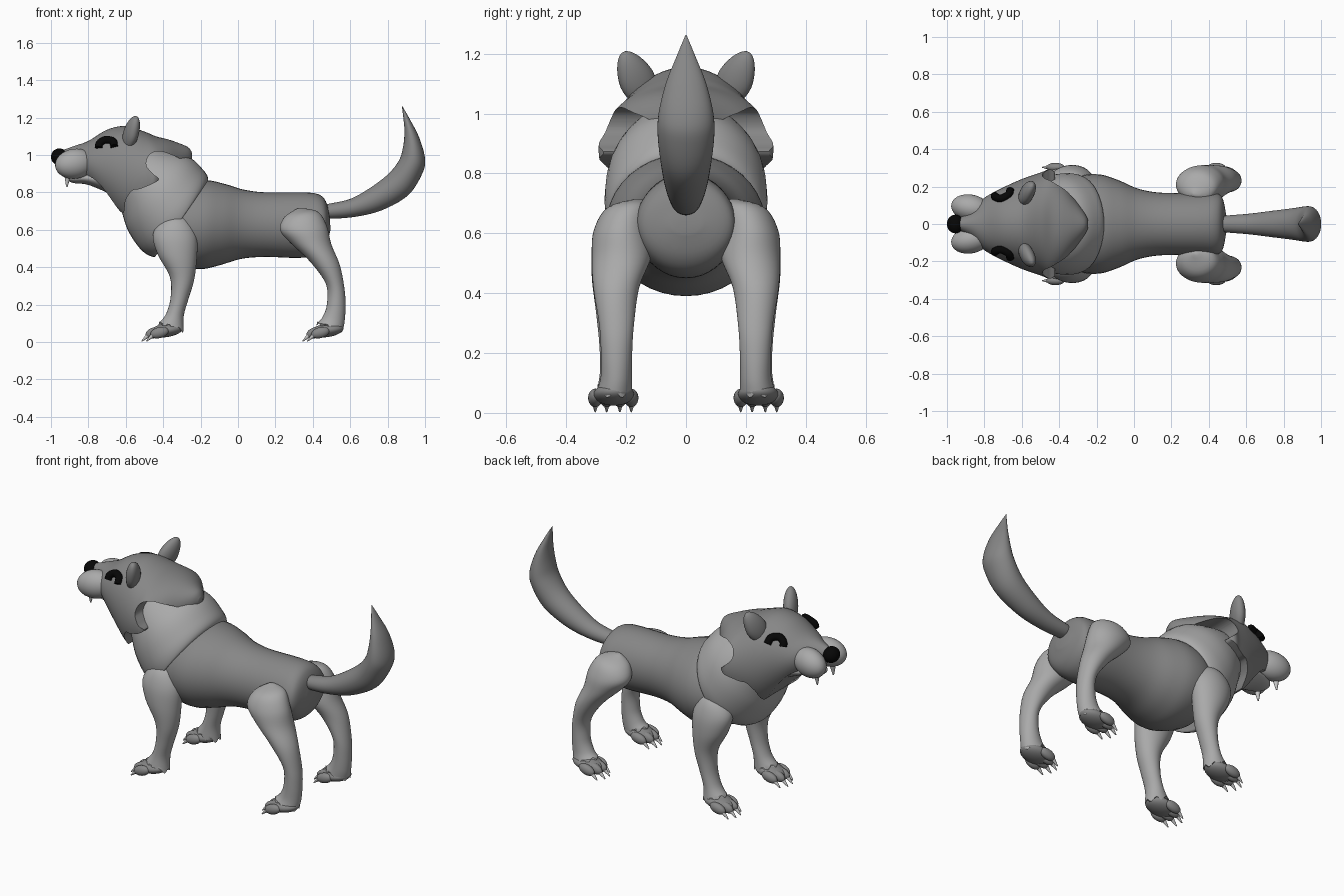
import bpy, bmesh, math
from mathutils import Vector

if "Cube" in bpy.data.objects:
    bpy.data.objects.remove(bpy.data.objects["Cube"])


def shade(name, v):
    m = bpy.data.materials.new(name)
    m.diffuse_color = (v, v, v, 1)
    m.use_nodes = True
    m.node_tree.nodes["Principled BSDF"].inputs["Base Color"].default_value = m.diffuse_color
    return m


black, dark, light, pale = shade("black", .002), shade("dark_fur", .24), shade("light_fur", .40), shade("claw", .55)


def spline(pts, steps, closed=False):
    """Catmull-Rom resampling of tuples of any length."""
    n, out = len(pts), []
    get = (lambda i: pts[i % n]) if closed else (lambda i: pts[min(max(i, 0), n - 1)])
    for i in range(n if closed else n - 1):
        for k in range(steps):
            t = k / steps
            out.append(tuple(0.5 * (2 * b + (c - a) * t + (2 * a - 5 * b + 4 * c - d) * t * t
                                    + (3 * b - a - 3 * c + d) * t ** 3)
                             for a, b, c, d in zip(get(i - 1), get(i), get(i + 1), get(i + 2))))
    if not closed:
        out.append(tuple(pts[-1]))
    return out


def finish(name, bm, mat=dark, angle=50):
    bmesh.ops.recalc_face_normals(bm, faces=bm.faces)
    me = bpy.data.meshes.new(name)
    bm.to_mesh(me)
    bm.free()
    ob = bpy.data.objects.new(name, me)
    bpy.context.collection.objects.link(ob)
    me.materials.append(mat)
    smooth(ob, angle)
    return ob


def smooth(ob, angle=50):
    bpy.ops.object.select_all(action='DESELECT')
    ob.select_set(True)
    bpy.context.view_layer.objects.active = ob
    bpy.ops.object.shade_smooth_by_angle(angle=math.radians(angle))


def loft(name, rings, mat=dark, n=40, steps=5, wave=0.0):
    """Ellipse rings: lower point x,z, upper point x,z, half width, y centre."""
    bm = bmesh.new()
    rows = []
    sections = spline([tuple(r) + (0,) * (6 - len(r)) for r in rings], steps)
    for j, (x1, z1, x2, z2, w, yc) in enumerate(sections):
        amp = wave if j == len(sections) - 1 else 0
        row = []
        for i in range(n):
            a = 2 * math.pi * i / n
            c = math.cos(a)
            row.append(bm.verts.new(((x1 + x2) / 2 + (x2 - x1) / 2 * c, yc + w * math.sin(a),
                                     (z1 + z2) / 2 + (z2 - z1) / 2 * c + amp * math.cos(7 * a))))
        rows.append(row)
    for r, s in zip(rows, rows[1:]):
        for i in range(n):
            bm.faces.new((r[i], r[(i + 1) % n], s[(i + 1) % n], s[i]))
    bm.faces.new(rows[0])
    bm.faces.new(rows[-1])
    return finish(name, bm, mat)


def ball(name, loc, size, rot=(0, 0, 0), mat=dark):
    bm = bmesh.new()
    bmesh.ops.create_uvsphere(bm, u_segments=28, v_segments=16, radius=1)
    ob = finish(name, bm, mat)
    ob.location, ob.scale, ob.rotation_euler = loc, size, rot
    return ob


def spike(name, base, tip, r):
    bm = bmesh.new()
    d = Vector(tip) - Vector(base)
    bmesh.ops.create_cone(bm, segments=14, radius1=r, radius2=r * 0.2, depth=d.length, cap_ends=True)
    ob = finish(name, bm, pale)
    ob.location = (Vector(base) + Vector(tip)) / 2
    ob.rotation_euler = d.to_track_quat('Z', 'Y').to_euler()
    return ob


# Torso
loft("body", [(-.43, .58, -.43, .68, .06), (-.40, .47, -.36, .80, .20), (-.30, .41, -.28, .85, .255),
              (-.20, .39, -.17, .865, .265), (-.10, .41, -.07, .845, .235), (.02, .445, .03, .815, .188),
              (.15, .455, .15, .80, .167), (.33, .45, .36, .80, .167), (.42, .47, .44, .785, .167),
              (.47, .52, .475, .74, .14), (.495, .60, .49, .67, .05)])

# Collar of thick neck fur
loft("neck_ruff", [(-.38, .55, -.25, .78, .18), (-.43, .475, -.18, .835, .245), (-.455, .455, -.16, .875, .262),
                   (-.52, .495, -.19, .925, .272), (-.59, .60, -.27, .995, .26),
                   (-.635, .73, -.40, 1.03, .215), (-.70, .81, -.55, 1.06, .14)], light)

# Head volume trimmed to a jagged fur outline
head = loft("head_hood", [(-.94, .94, -.94, 1.025, .03), (-.88, .90, -.87, 1.05, .07), (-.80, .84, -.80, 1.075, .14),
                          (-.70, .72, -.70, 1.135, .195), (-.60, .62, -.60, 1.155, .24),
                          (-.50, .62, -.50, 1.125, .275), (-.44, .67, -.44, 1.10, .29),
                          (-.38, .77, -.38, 1.085, .225), (-.32, .84, -.32, 1.065, .14),
                          (-.265, .92, -.265, 1.04, .06), (-.245, .97, -.245, 1.01, .02)], n=56, steps=6)
outline = spline([(-.97, 1.06), (-.96, .95), (-.80, .89), (-.72, .82), (-.62, .69), (-.60, .76), (-.565, .81),
                  (-.52, .82), (-.425, .865), (-.455, .90), (-.49, .945), (-.475, 1.0), (-.42, 1.02),
                  (-.34, .995), (-.27, .965), (-.23, 1.01), (-.32, 1.10), (-.60, 1.20), (-.80, 1.13)], 5, True)
bm = bmesh.new()
face = bm.faces.new([bm.verts.new((x, -.5, z)) for x, z in outline])
ext = bmesh.ops.extrude_face_region(bm, geom=[face])
bmesh.ops.translate(bm, vec=(0, 1, 0), verts=[v for v in ext["geom"] if isinstance(v, bmesh.types.BMVert)])
cutter = finish("hood_cutter", bm)
cutter.hide_render = True
mod = head.modifiers.new("trim", 'BOOLEAN')
mod.operation, mod.solver, mod.object = 'INTERSECT', 'EXACT', cutter
bpy.context.view_layer.objects.active = head
bpy.ops.object.modifier_apply(modifier=mod.name)
bpy.data.objects.remove(cutter)
smooth(head)

# Jaw and nose
loft("lower_jaw", [(-.91, .865, -.91, .88, .025), (-.88, .85, -.88, .90, .06), (-.80, .84, -.80, .91, .09),
                   (-.68, .79, -.66, .92, .12)], light)
ball("nose", (-.955, 0, .99), (.045, .05, .045), (0, math.radians(-15), 0), black)

# Tail
loft("tail", [(.44, .67, .44, .73, .035), (.50, .66, .49, .74, .045), (.63, .67, .60, .765, .055),
              (.77, .705, .70, .82, .07), (.91, .785, .80, .895, .085), (.985, .90, .86, .97, .095),
              (1.0, .98, .882, 1.04, .09), (.97, 1.09, .89, 1.12, .066), (.925, 1.18, .885, 1.19, .034),
              (.878, 1.262, .876, 1.262, .002)])

front_leg = [(-.35, .695, -.33, .695, .01, .17), (-.415, .65, -.265, .66, .068, .2), (-.455, .57, -.22, .57, .083, .225),
             (-.43, .47, -.22, .45, .08, .235), (-.365, .35, -.235, .33, .066, .235),
             (-.36, .24, -.265, .23, .055, .235), (-.385, .15, -.29, .14, .052, .235),
             (-.425, .10, -.29, .06, .058, .238)]
rear_leg = [(.32, .715, .35, .715, .01, .16), (.25, .67, .43, .695, .075, .19), (.225, .60, .475, .62, .095, .213),
            (.28, .53, .50, .52, .10, .215), (.385, .43, .545, .41, .077, .233), (.47, .31, .57, .28, .058, .232),
            (.475, .20, .575, .19, .052, .232), (.45, .13, .57, .11, .052, .233), (.42, .10, .56, .06, .058, .238)]

for s, side in ((-1, "right"), (1, "left")):
    # Face details
    ball("muzzle_" + side, (-.872, s * .085, .953), (.108, .072, .08), (0, math.radians(-8), s * math.radians(-12)), light)
    spike("fang_" + side, (-.91, s * .075, .90), (-.915, s * .075, .83), .02)
    ear = ball("ear_" + side, (-.572, s * .165, 1.115), (.038, .062, .105),
               (s * math.radians(-30), math.radians(8), s * math.radians(-20)))
    for v in ear.data.vertices:
        v.co.y *= 1 - .2 * max(v.co.z, 0)

    # Closed, arched eye
    cu = bpy.data.curves.new("eye_" + side, 'CURVE')
    cu.dimensions, cu.bevel_depth, cu.bevel_resolution, cu.use_fill_caps = '3D', .021, 3, True
    path = spline([(-.745, .152, 1.04), (-.74, .144, 1.062), (-.71, .137, 1.08),
                   (-.67, .158, 1.074), (-.662, .182, 1.045)], 5)
    sp = cu.splines.new('POLY')
    sp.points.add(len(path) - 1)
    for p, (x, y, z) in zip(sp.points, path):
        p.co = (x, s * y, z, 1)
    cu.materials.append(black)
    bpy.context.collection.objects.link(bpy.data.objects.new("eye_" + side, cu))

    # Legs with paws, toes and claws
    for which, rings, dx in (("front", front_leg, 0), ("rear", rear_leg, .86)):
        tag = which + "_" + side
        loft("leg_" + tag, [r[:5] + (s * r[5],) for r in rings], light, wave=.012)
        ball("paw_" + tag, (-.385 + dx, s * .241, .062), (.09, .068, .036), (0, math.radians(-8), 0))
        for k, (off, fwd) in enumerate(((-.06, .025), (-.022, 0), (.022, 0), (.06, .025))):
            y = s * (.243 + off)
            ball(f"toe_{tag}_{k}", (-.445 + dx + fwd, y, .05), (.05, .024, .029), (0, math.radians(-15), 0))
            spike(f"claw_{tag}_{k}", (-.478 + dx + fwd, y, .038), (-.515 + dx + fwd, y, .004), .013)
